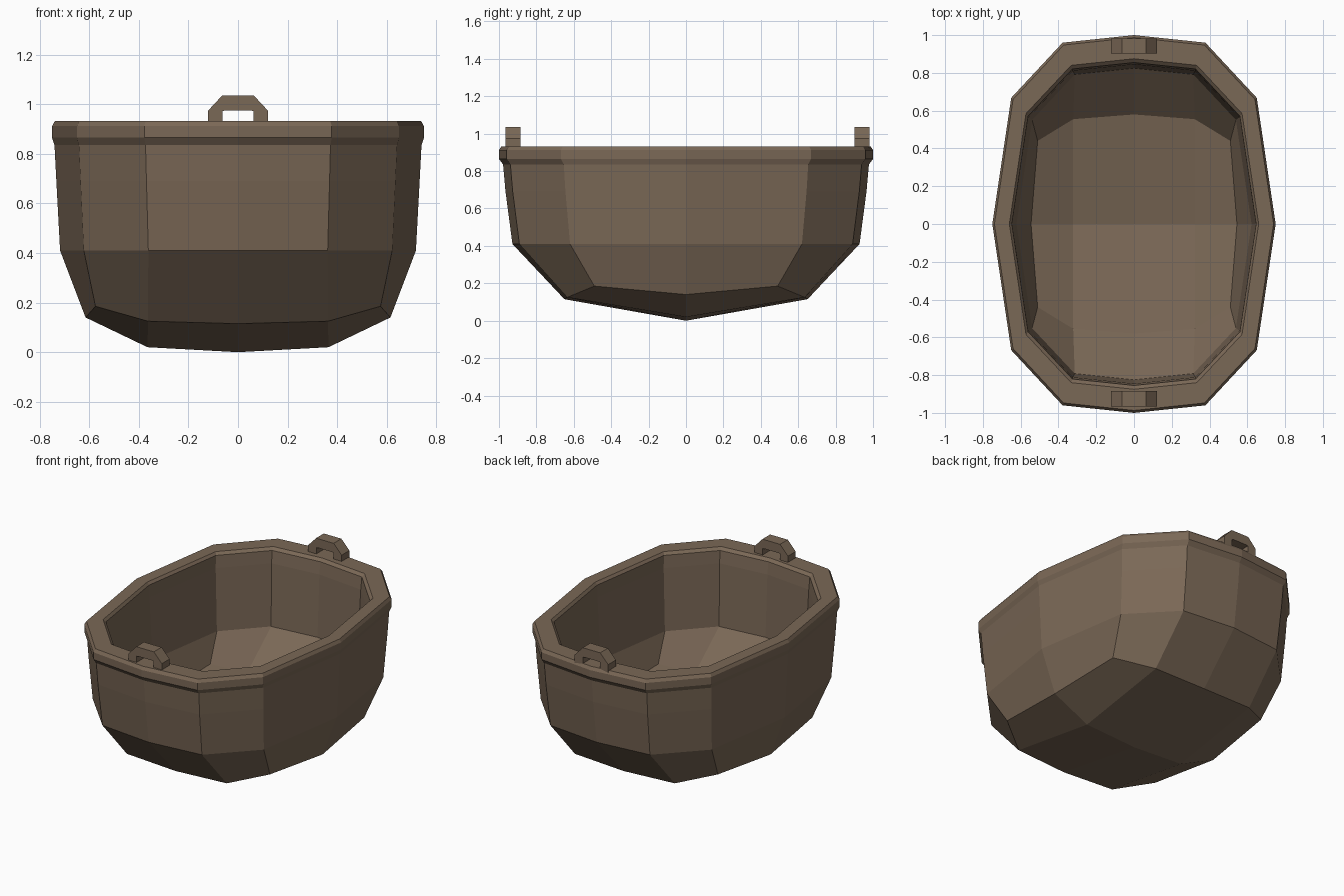
import bpy, bmesh

if "Cube" in bpy.data.objects:
    bpy.data.objects.remove(bpy.data.objects["Cube"])

wood = bpy.data.materials.new("weathered brown")
wood.diffuse_color = (0.195, 0.138, 0.093, 1)
wood.use_nodes = True
wood.node_tree.nodes["Principled BSDF"].inputs["Base Color"].default_value = wood.diffuse_color


def finish(bm, name):
    bmesh.ops.recalc_face_normals(bm, faces=bm.faces)
    me = bpy.data.meshes.new(name)
    bm.to_mesh(me)
    bm.free()
    me.materials.append(wood)
    ob = bpy.data.objects.new(name, me)
    bpy.context.collection.objects.link(ob)
    return ob


# One quarter of the twelve-sided rim outline
OUTLINE = [(0.75, 0), (0.65, 0.668), (0.378, 0.96), (0, 1.0)]


def scaled(sx, sy, z):
    return [(x * sx, y * sy, z) for x, y in OUTLINE]


def full_ring(q):
    """Mirror a quarter outline into a closed twelve-point ring."""
    half = q + [(-x, y, z) for x, y, z in q[2::-1]]
    return half + [(x, -y, z) for x, y, z in half[5:0:-1]]


# Quarter outlines from outer bottom, over the rim, to inner bottom
quarters = [
    [(0.615, 0, 0.14), (0.575, 0.49, 0.185), (0.363, 0.635, 0.125), (0, 0.65, 0.115)],
    scaled(0.957, 0.928, 0.41),
    scaled(0.977, 0.965, 0.69),
    scaled(0.987, 0.978, 0.835),
    scaled(1.0, 1.0, 0.865),
    scaled(1.0, 1.0, 0.912),
    scaled(0.985, 0.987, 0.932),
    scaled(0.88, 0.875, 0.932),
    scaled(0.862, 0.855, 0.915),
    scaled(0.858, 0.845, 0.835),
    scaled(0.83, 0.825, 0.43),
    [(0.545, 0, 0.225), (0.51, 0.44, 0.265), (0.322, 0.555, 0.215), (0, 0.58, 0.205)],
]

# Tub hull with thick wall, rolled rim and rounded keel
bm = bmesh.new()
rings = [[bm.verts.new(p) for p in full_ring(q)] for q in quarters]
for a, b in zip(rings, rings[1:]):
    for i in range(12):
        j = (i + 1) % 12
        bm.faces.new((a[i], a[j], b[j], b[i]))


def cap(r, side_x, side_z, mid_z):
    c = bm.verts.new((0, 0, mid_z))
    rt = bm.verts.new((side_x, 0, side_z))
    lf = bm.verts.new((-side_x, 0, side_z))
    for f in ((c, rt, r[2], r[3]), (rt, r[0], r[1], r[2]),
              (c, r[3], r[4], lf), (lf, r[4], r[5], r[6]),
              (c, lf, r[8], r[9]), (lf, r[6], r[7], r[8]),
              (c, r[9], r[10], rt), (rt, r[10], r[11], r[0])):
        bm.faces.new(f)


cap(rings[0], 0.365, 0.02, 0.0)
cap(rings[-1], 0.322, 0.115, 0.1)
finish(bm, "tub")


# Two arched lugs standing on the rim
def lug(name, y0, y1):
    outer = [(-0.122, 0.92), (-0.122, 0.973), (-0.064, 1.035)]
    inner = [(-0.062, 0.92), (-0.062, 0.973), (-0.05, 0.975)]
    outer += [(-x, z) for x, z in outer[::-1]]
    inner += [(-x, z) for x, z in inner[::-1]]
    bm = bmesh.new()
    strips = []
    for x, z in zip(outer, inner):
        strips.append([bm.verts.new(p) for p in (
            (x[0], y0, x[1]), (x[0], y1, x[1]), (z[0], y1, z[1]), (z[0], y0, z[1]))])
    for a, b in zip(strips, strips[1:]):
        for i in range(4):
            j = (i + 1) % 4
            bm.faces.new((a[i], a[j], b[j], b[i]))
    bm.faces.new(strips[0])
    bm.faces.new(strips[-1])
    finish(bm, name)


lug("back_lug", 0.902, 0.982)
lug("front_lug", -0.965, -0.885)
